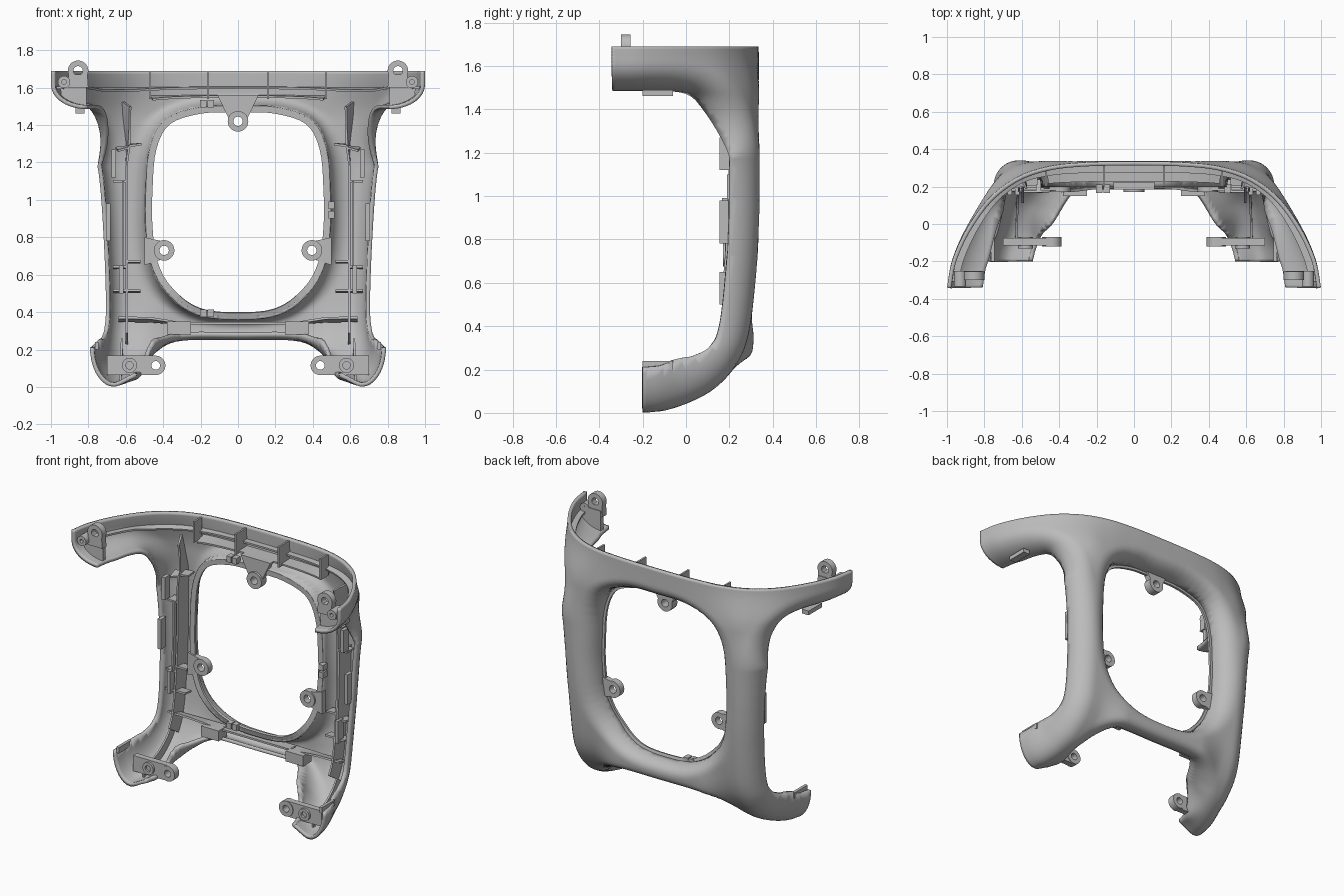
import bpy, bmesh, math
from mathutils import Vector

if "Cube" in bpy.data.objects:
    bpy.data.objects.remove(bpy.data.objects["Cube"])

GREY = (0.5, 0.5, 0.5, 1)
mat = bpy.data.materials.new("matte_grey")
mat.use_nodes = True
mat.diffuse_color = GREY
mat.node_tree.nodes["Principled BSDF"].inputs["Base Color"].default_value = GREY


def spline(pts, n=4):
    """Smooth polyline through a few points."""
    p = [Vector(q) for q in pts]
    p = [2 * p[0] - p[1]] + p + [2 * p[-1] - p[-2]]
    out = []
    for a, b, c, d in zip(p, p[1:], p[2:], p[3:]):
        for k in range(n):
            u = k / n
            out.append(0.5 * (2 * b + (c - a) * u + (2 * a - 5 * b + 4 * c - d) * u * u
                              + (3 * b - a - 3 * c + d) * u ** 3))
    return out + [p[-2]]


def ramp(a, b, v):
    u = min(1, max(0, (v - a) / (b - a)))
    return u * u * (3 - 2 * u)


class Path:
    """Polyline that can be sampled by length."""
    def __init__(self, pts):
        self.p = spline(pts, 10)
        self.l = [0]
        for a, b in zip(self.p, self.p[1:]):
            self.l.append(self.l[-1] + (b - a).length)

    def at(self, x):
        i = next((k for k in range(1, len(self.l)) if self.l[k] > x), len(self.l) - 1)
        u = (x - self.l[i - 1]) / (self.l[i] - self.l[i - 1])
        return self.p[i - 1].lerp(self.p[i], u)


# Plan curves of shoulder and top rim (x, y), side curve of the feet (y, z)
plan = Path([(0, .34), (.3, .34), (.47, .338), (.61, .318), (.73, .25), (.82, .155), (.91, -.01), (.975, -.19), (1, -.34)])
rim_plan = Path([(0, .335), (.25, .33), (.45, .308), (.62, .25), (.77, .14), (.89, -.02), (.97, -.19), (1, -.34)])
side = Path([(.34, 1.69), (.34, 1.2), (.338, .9), (.325, .66), (.29, .37), (.23, .22),
             (.135, .115), (.02, .05), (-.1, .01), (-.2, 0)])
TOP = 1.69
S_MAX, T_MIN = plan.l[-1], TOP - side.l[-1]
RIM_SCALE = rim_plan.l[-1] / S_MAX

# Edges of the unrolled sheet, material on the left
hole = spline([(-.2, 1.485), (0, 1.485), (.2, 1.48), (.37, 1.42), (.452, 1.28), (.473, 1.05), (.473, .85),
               (.445, .65), (.36, .5), (.2, .405), (0, .385), (-.2, .405)])
inner_edge = spline([(-.3, .2), (0, .2), (.26, .2), (.37, .17), (.43, .09), (.46, 0), (.5, -.15), (.54, -.29), (.57, -.5)])
outer_edge = spline([(.8, -.5), (.79, -.28), (.75, -.05), (.717, .2), (.706, .4), (.714, .7), (.735, 1.05),
                     (.765, 1.25), (.82, 1.38), (.92, 1.455), (1.05, 1.483), (1.25, 1.485), (1.7, 1.485)])
segments = [(a.x, a.y, b.x - a.x, b.y - a.y) for line in (hole, inner_edge, outer_edge)
            for a, b in zip(line, line[1:])]


def dist(s, t):
    best, sign = 9, 1
    for ax, ay, dx, dy in segments:
        px, py = s - ax, t - ay
        u = min(1, max(0, (px * dx + py * dy) / (dx * dx + dy * dy)))
        q = (px - u * dx) ** 2 + (py - u * dy) ** 2
        if q < best:
            best, sign = q, 1 if dx * py - dy * px > 0 else -1
    return sign * math.sqrt(best)


def grad(s, t, e=.004):
    g = Vector((dist(s + e, t) - dist(s - e, t), dist(s, t + e) - dist(s, t - e)))
    return g.normalized()


def base(s, t):
    a = abs(s)
    f = Vector((a, .34))
    if t > 1.15:
        f = f.lerp(plan.at(a), ramp(1.17, 1.47, t))
        f = f.lerp(rim_plan.at(a * RIM_SCALE), ramp(1.42, 1.72, t))
    yz = side.at(TOP - t)
    lift = .05 * ramp(.52, .3, a) * ramp(.5, .2, t)  # the bottom bar is straighter than the feet
    return Vector((math.copysign(f.x, s), f.y + yz.x - .34 + lift, yz.y))


def loc(s, t, depth):
    e = .016
    n = (base(s, t + e) - base(s, t - e)).cross(base(s + e, t) - base(s - e, t)).normalized()
    n.y *= (1 - ramp(1.1, S_MAX, s)) * (1 - ramp(0, T_MIN, t))  # square ends
    n.z *= 1 - ramp(.82, 1.0, s) * ramp(1.3, 1.42, t)  # level arms
    return base(s, t) - n.normalized() * depth


def edge_depth(s, t):
    d = .14 + .07 * ramp(.3, -.1, t) + .05 * ramp(.8, 1.25, s)
    d -= .04 * ramp(.55, .3, t) * ramp(.5, .3, s)
    return d - .14 * ramp(.02, -.2, t) * ramp(.68, .55, s)


def finish(name, bm, mirror=True, thick=0, offset=0, smooth=False):
    me = bpy.data.meshes.new(name)
    bm.to_mesh(me)
    bm.free()
    ob = bpy.data.objects.new(name, me)
    bpy.context.collection.objects.link(ob)
    me.materials.append(mat)
    if mirror:
        m = ob.modifiers.new("mirror", "MIRROR")
        m.merge_threshold = .002
    if thick:
        m = ob.modifiers.new("wall", "SOLIDIFY")
        m.thickness, m.offset = thick, offset
    if smooth:
        bpy.ops.object.select_all(action="DESELECT")
        ob.select_set(True)
        bpy.context.view_layer.objects.active = ob
        bpy.ops.object.shade_smooth_by_angle(angle=math.radians(40))


# Main shell: trimmed sheet whose edges curl forward
def build_shell():
    ns, nt = 96, 132
    h = S_MAX / ns
    bm = bmesh.new()
    grid, info = {}, {}
    for i in range(ns + 1):
        for j in range(nt + 1):
            s, t = S_MAX * i / ns, T_MIN + (TOP - T_MIN) * j / nt
            d = dist(s, t)
            if d > -.5 * h:
                v = grid[i, j] = bm.verts.new((s, t, 0))
                info[v] = (d, i, j)
    for i, j in list(grid):
        ring = [grid.get(k) for k in ((i, j), (i, j + 1), (i + 1, j + 1), (i + 1, j))]
        if all(ring):
            bm.faces.new(ring)
    bmesh.ops.delete(bm, geom=[v for v in bm.verts if not v.link_faces], context="VERTS")
    for v in list(bm.verts):
        d, i, j = info[v]
        s, t = v.co.x, v.co.y
        cut = i in (0, ns) or j in (0, nt)
        depth = 0
        r = .08 + .05 * ramp(.35, .62, s)
        rim = v.is_boundary and (not cut or d < .6 * h)
        if rim or d < r:
            g = grad(s, t)
            a = 0 if rim else min(1, max(0, d) / r) * math.pi / 2
            goal = r * (1 - math.cos(a))
            depth = edge_depth(s, t) * (1 - math.sin(a))
            s, t = s + g.x * (goal - d), t + g.y * (goal - d)
        s = 0 if i == 0 else S_MAX if i == ns else s
        t = T_MIN if j == 0 else TOP if j == nt else t
        v.co = loc(s, t, depth)
        if i == 0:
            v.co.x = 0
    bmesh.ops.remove_doubles(bm, verts=bm.verts, dist=.002)
    finish("frame_shell", bm, thick=.022, offset=-1, smooth=True)


build_shell()


def rib(name, start, end, d0, d1, thick=.012, n=1):
    """Thin wall standing on the inside of the shell."""
    bm = bmesh.new()
    rows = []
    for k in range(n + 1):
        s, t = Vector(start).lerp(Vector(end), k / n)
        rows.append([bm.verts.new(loc(s, t, d)) for d in (d0, d1)])
    for a, b in zip(rows, rows[1:]):
        bm.faces.new((a[0], b[0], b[1], a[1]))
    finish(name, bm, thick=thick)


rib("top_shelf", (0, 1.6), (1.38, 1.6), .015, .06, n=40)
rib("top_lower_rib", (0, 1.555), (.48, 1.555), .015, .11, n=8)
rib("post_wall", (.595, .2), (.595, 1.3), .015, .135, n=24)
rib("post_wall_top", (.595, 1.3), (.635, 1.53), .015, .12, n=8)
rib("post_tall_wall", (.615, .63), (.615, 1.1), .015, .15, n=6)
for t in (1.29, 1.1, .63, .5):
    rib("post_outer_rib", (.595, t), (.667, t), .06, .135)
for t in (1.3, .66, .5):
    rib("post_inner_rib", (.52, t), (.595, t), .06, .13)
rib("bottom_rib", (0, .335), (.64, .335), .05, .12, n=8)
rib("foot_keel", (.63, -.2), (.62, .2), .015, .08, n=8)

# Lip around the opening
bm = bmesh.new()
rows = []
for a, b, c in zip(hole, hole[1:], hole[2:]):
    if b.x > -.001:
        out = Vector((a.y - c.y, c.x - a.x)).normalized()
        rows.append([bm.verts.new(loc(max(q.x, 0), q.y, edge_depth(q.x, q.y) - .005))
                     for q in (b - out * .016, b + out * .02)])
for a, b in zip(rows, rows[1:]):
    bm.faces.new((a[0], b[0], b[1], a[1]))
finish("opening_lip", bm, thick=.016)


def prism(name, outline, y0, y1, mirror=True):
    bm = bmesh.new()
    f = bm.faces.new([bm.verts.new((x, y0, z)) for x, z in outline])
    ex = bmesh.ops.extrude_face_region(bm, geom=[f])["geom"]
    bmesh.ops.translate(bm, vec=(0, y1 - y0, 0), verts=[v for v in ex if isinstance(v, bmesh.types.BMVert)])
    bmesh.ops.recalc_face_normals(bm, faces=bm.faces)
    finish(name, bm, mirror)


def box(name, x0, x1, y0, y1, z0, z1, mirror=True):
    prism(name, [(x0, z0), (x1, z0), (x1, z1), (x0, z1)], y0, y1, mirror)


def boss(name, x, z, y0, y1, r, bore, mirror=True):
    """Round screw eye pointing forward."""
    bm = bmesh.new()
    vs = [bm.verts.new((x + q, y, z)) for q, y in ((bore, y0), (r, y0), (r, y1), (bore, y1))]
    es = [bm.edges.new((vs[k], vs[(k + 1) % 4])) for k in range(4)]
    bmesh.ops.spin(bm, geom=vs + es, cent=(x, 0, z), axis=(0, 1, 0), angle=math.tau, steps=28, use_merge=True)
    bmesh.ops.remove_doubles(bm, verts=bm.verts, dist=.0005)
    bmesh.ops.recalc_face_normals(bm, faces=bm.faces)
    finish(name, bm, mirror, smooth=True)


# Uprights of the top bar
for x, y in ((.16, .315), (.47, .28)):
    box("top_upright", x - .006, x + .006, .2, y, 1.54, 1.68)

# Screw eyes around the opening with their tabs
boss("top_eye", 0, 1.42, .17, .225, .055, .025, False)
prism("top_eye_tab", [(.05, 1.435), (.11, 1.56), (-.11, 1.56), (-.05, 1.435), (-.025, 1.46), (.025, 1.46)],
      .185, .225, False)
boss("side_eye", .395, .73, .17, .215, .055, .025)
prism("side_eye_tab", [(.41, .68), (.5, .65), (.5, .8), (.41, .78), (.435, .73)], .18, .215)

# Arm ends
boss("arm_eye", .855, 1.69, -.3, -.255, .055, .025)
prism("arm_eye_tab", [(.8, 1.6), (.91, 1.6), (.905, 1.67), (.805, 1.67)], -.3, -.255)
prism("arm_end_plate", [(.81, 1.5), (.9, 1.52), (.945, 1.56), (.955, 1.64), (.81, 1.64)], -.28, -.25)
boss("arm_peg", .93, 1.63, -.335, -.25, .033, .012)
box("arm_clip", .82, .87, -.2, -.06, 1.462, 1.49)

# Feet ends
boss("foot_eye", .44, .115, -.12, -.07, .052, .023)
prism("foot_eye_tab", [(.44, .063), (.7, .063), (.7, .167), (.44, .167), (.475, .115)], -.115, -.075)
boss("foot_socket", .58, .115, -.13, -.07, .04, .02)
box("foot_clip", .745, .765, -.2, -.06, .2, .24)

# Snap tabs along the posts and the bottom bar
for x, z0, z1 in ((.665, 1.12, 1.27), (.695, .78, .98), (.625, .5, .65)):
    box("post_snap_tab", x - .012, x + .012, .155, .21, z0, z1)
box("bottom_pad", .25, .38, .15, .19, .28, .35)
for x in (.25, .368):
    box("bottom_pad_arm", x, x + .012, .17, .24, .28, .35)

# Small clips on the opening
for x, z in ((-.185, 1.515), (-.145, 1.515), (.5, .97), (.5, .92), (-.185, .395), (-.145, .395)):
    box("opening_clip", x - .017, x + .017, .165, .21, z - .02, z + .02, False)
